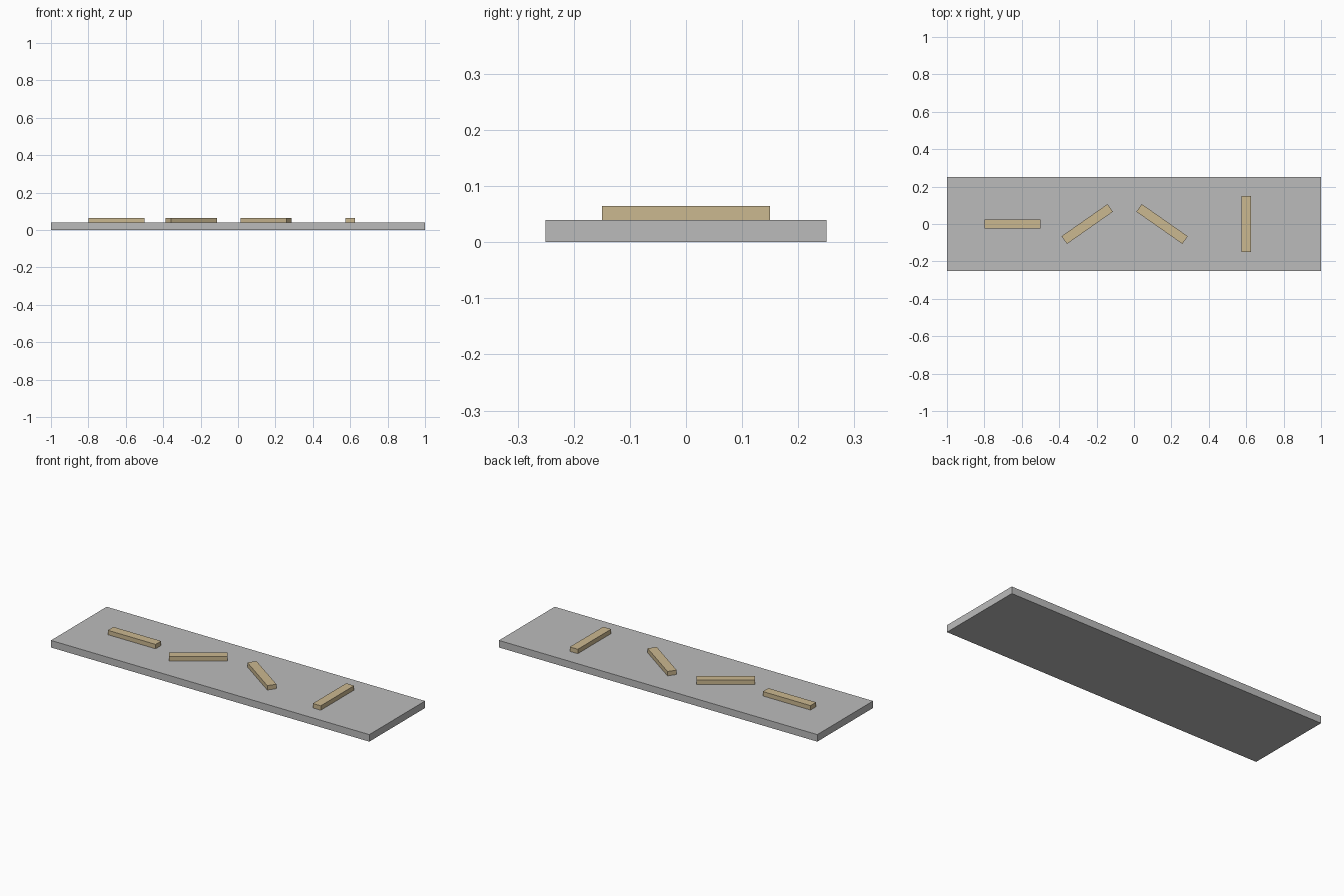
import bpy
import math

if "Cube" in bpy.data.objects:
    bpy.data.objects.remove(bpy.data.objects["Cube"])


def material(name, rgb):
    mat = bpy.data.materials.new(name)
    mat.diffuse_color = (*rgb, 1.0)
    mat.use_nodes = True
    mat.node_tree.nodes["Principled BSDF"].inputs["Base Color"].default_value = mat.diffuse_color
    return mat


def box(name, size, location, mat, angle=0.0):
    bpy.ops.mesh.primitive_cube_add(size=1, location=location,
                                    rotation=(0, 0, math.radians(angle)))
    obj = bpy.context.object
    obj.name = name
    obj.scale = size
    bpy.ops.object.transform_apply(location=False, rotation=False, scale=True)
    obj.data.materials.append(mat)
    return obj


grey = material("grey", (0.5, 0.5, 0.5))
tan = material("tan wood", (0.6, 0.48, 0.28))

BASE_H = 0.04
BAR = (0.3, 0.05, 0.025)

# Flat base slab
box("base_slab", (2.0, 0.5, BASE_H), (0, 0, BASE_H / 2), grey)

# Four bars resting on the slab, each turned differently: (x, angle)
bars = [(-0.65, 0), (-0.25, 35), (0.15, -35), (0.6, 90)]
for i, (x, angle) in enumerate(bars, 1):
    box(f"bar_{i}", BAR, (x, 0, BASE_H + BAR[2] / 2), tan, angle)
